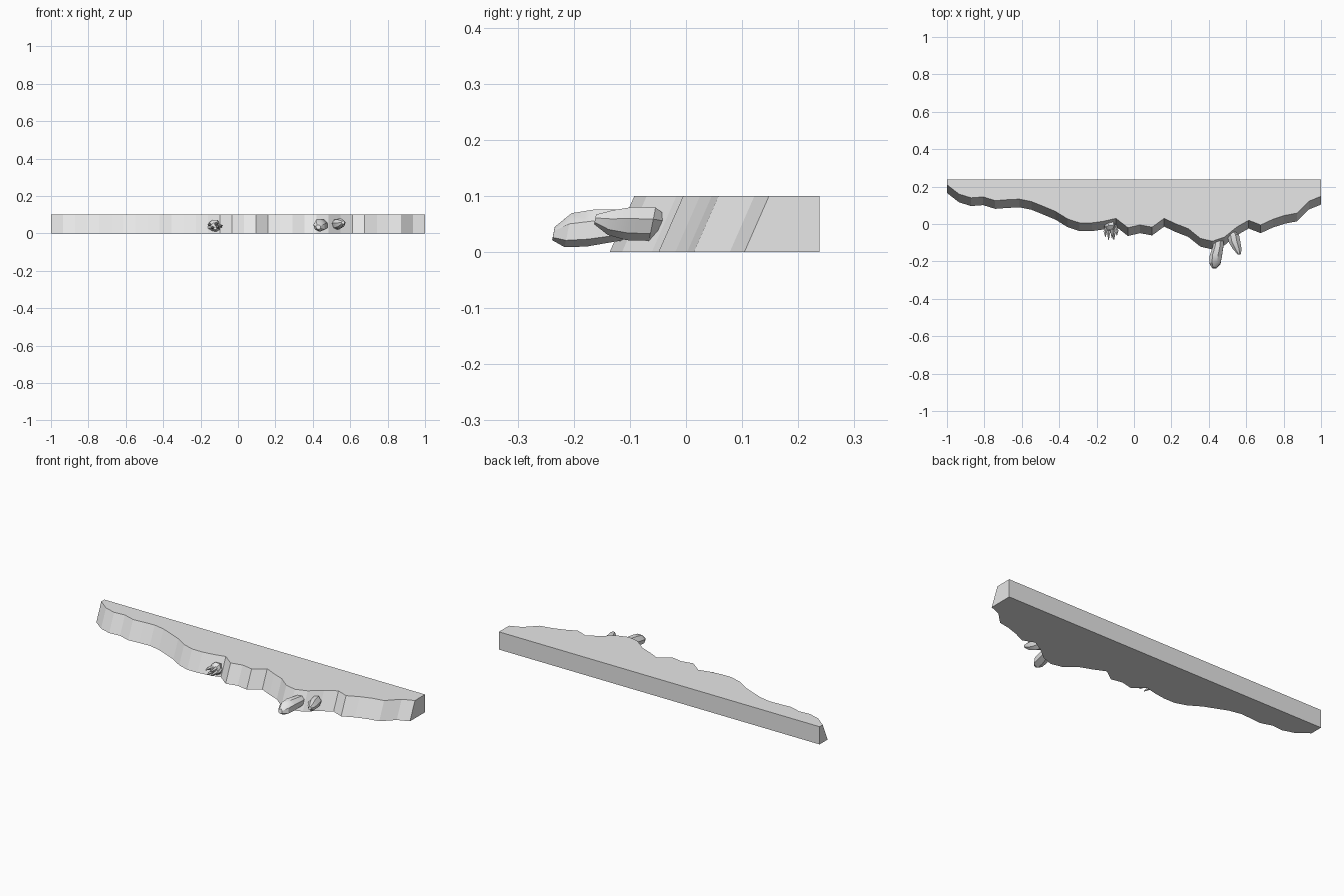
import bpy, bmesh, math, random

random.seed(4)
cube = bpy.data.objects.get("Cube")
if cube:
    bpy.data.objects.remove(cube, do_unlink=True)

stone = bpy.data.materials.new("light_grey_stone")
stone.use_nodes = True
stone.diffuse_color = (0.8, 0.8, 0.8, 1)
stone.node_tree.nodes["Principled BSDF"].inputs["Base Color"].default_value = (0.8, 0.8, 0.8, 1)


def finish(bm, name, smooth=False):
    bmesh.ops.recalc_face_normals(bm, faces=bm.faces[:])
    mesh = bpy.data.meshes.new(name)
    bm.to_mesh(mesh)
    bm.free()
    mesh.materials.append(stone)
    obj = bpy.data.objects.new(name, mesh)
    bpy.context.collection.objects.link(obj)
    if smooth:
        bpy.ops.object.select_all(action='DESELECT')
        obj.select_set(True)
        bpy.context.view_layer.objects.active = obj
        bpy.ops.object.shade_smooth_by_angle(angle=math.radians(30))
    return obj


# Ledge: ragged front edge in even steps, leaning outwards towards the bottom
HEIGHT, LEAN, BACK = 0.1, 0.044, 0.238
edge = [.21, .16, .14, .145, .125, .13, .133, .12, .094, .067, .027, .006, .006, .015, .03, -.02,
        -.005, -.017, .03, .0, -.025, -.077, -.092, -.07, -.017, .02, -.005, .025, .046, .058, .122, .148]


def outline(bm, z):
    shift = LEAN * (1 - z / HEIGHT)
    step = 2 / (len(edge) - 1)
    front = [bm.verts.new((-1 + i * step, y - shift, z)) for i, y in enumerate(edge)]
    return front + [bm.verts.new((1, BACK, z)), bm.verts.new((-1, BACK, z))]


bm = bmesh.new()
low, high = outline(bm, 0), outline(bm, HEIGHT)
bm.faces.new(low)
bm.faces.new(high)
for i in range(len(low)):
    j = (i + 1) % len(low)
    bm.faces.new((low[i], low[j], high[j], high[i]))
finish(bm, "ledge")


# Rocks: rough rings (x, y, z, radius) lofted along the path and capped
def rock(name, path, sides=7, rough=0.1):
    bm = bmesh.new()
    wobble = [1 + random.uniform(-rough, rough) for _ in range(sides)]
    rings = []
    for x, y, z, r in path:
        ring = []
        for k in range(sides):
            a = math.tau * k / sides + 0.3
            d = r * wobble[k]
            ring.append(bm.verts.new((x + d * math.cos(a), y + 0.2 * r * math.sin(a), z + d * math.sin(a))))
        rings.append(ring)
    for a, b in zip(rings, rings[1:]):
        for k in range(sides):
            n = (k + 1) % sides
            bm.faces.new((a[k], a[n], b[n], b[k]))
    bm.faces.new(rings[0])
    bm.faces.new(rings[-1])
    return finish(bm, name, True)


rock("large_rock", [(.455, -.06, .05, .024), (.45, -.12, .049, .031), (.438, -.17, .045, .036),
                    (.433, -.21, .041, .033), (.429, -.236, .034, .013)])
rock("small_rock", [(.522, -.042, .05, .018), (.53, -.06, .049, .031), (.538, -.1, .05, .031),
                    (.552, -.135, .052, .023), (.562, -.162, .058, .009)])

# Shard cluster: thin spikes fanning out of a small lump
rock("shard_lump", [(-.125, .02, .037, .02), (-.125, -.015, .037, .032), (-.125, -.035, .036, .018)], 8, 0.25)
tips = [(-.153, -.068, .046), (-.136, -.084, .03), (-.117, -.076, .05), (-.108, -.086, .034), (-.092, -.06, .04)]
for i, (x, y, z) in enumerate(tips):
    rock(f"shard_{i + 1}", [(x * .7 - .038, -.005, z, .009), (x, y * .6, z, .009), (x, y, z, .002)], 5)
